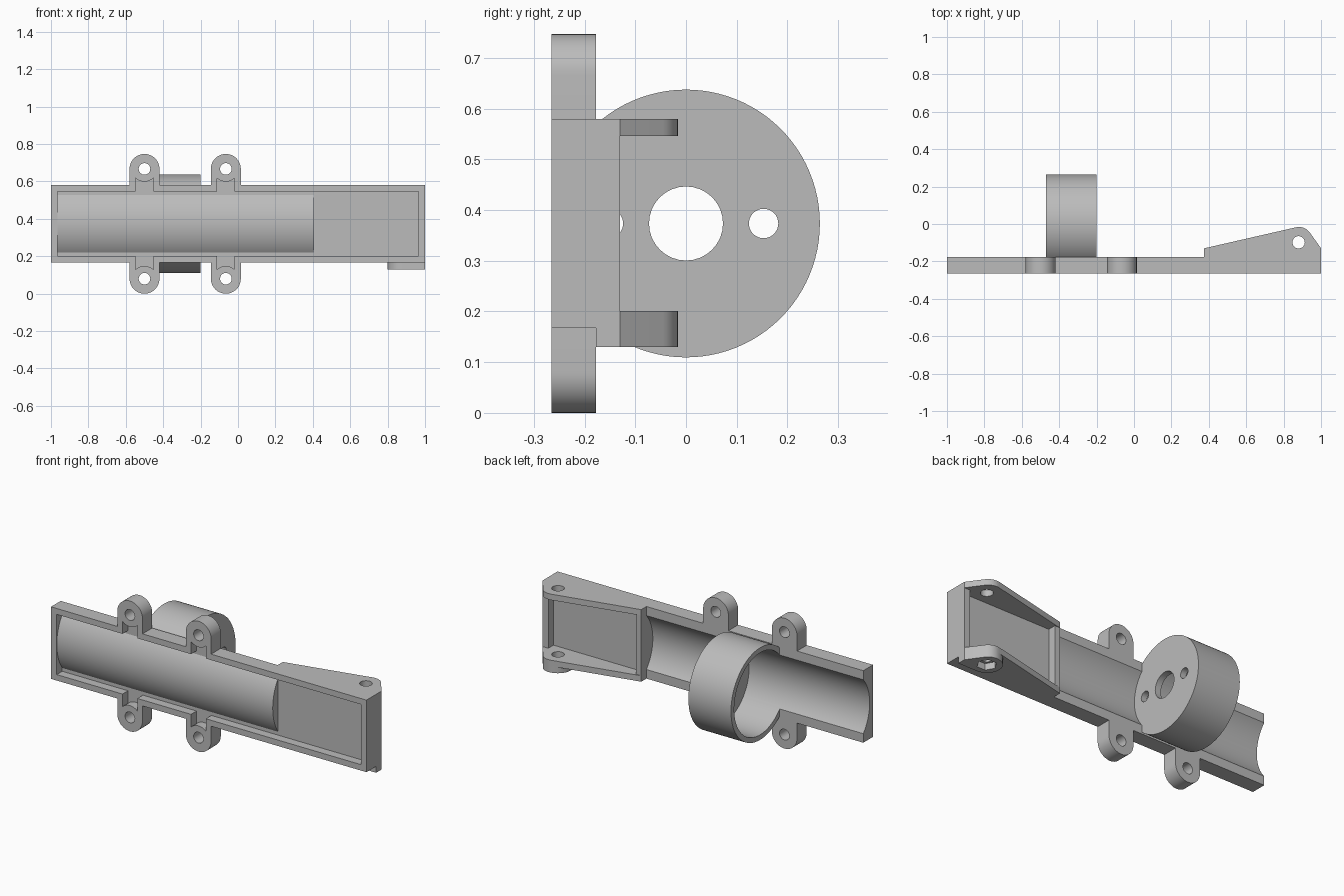
import bpy, bmesh
from math import sin, cos, pi, acos, radians
from mathutils import Vector

if "Cube" in bpy.data.objects:
    bpy.data.objects.remove(bpy.data.objects["Cube"])

ZC = 0.3735                      # height of the long axis
FRONT, BACK, FLOOR = -0.265, -0.177, -0.215
R_OUT, R_IN, WALL = 0.264, 0.235, 0.036
LOW, HIGH = 0.167, 0.58          # main body height range

grey = bpy.data.materials.new("plain grey")
grey.use_nodes = True
grey.diffuse_color = (0.5, 0.5, 0.5, 1)
grey.node_tree.nodes["Principled BSDF"].inputs["Base Color"].default_value = (0.5, 0.5, 0.5, 1)


def prism(name, pts, axis, lo, hi):
    """Extrude a flat outline along one axis."""
    place = {"x": lambda a, b: (lo, a, b),
             "y": lambda a, b: (a, lo, b),
             "z": lambda a, b: (a, b, lo)}[axis]
    bm = bmesh.new()
    face = bm.faces.new([bm.verts.new(place(*p)) for p in pts])
    out = bmesh.ops.extrude_face_region(bm, geom=[face])
    move = Vector([hi - lo if c == axis else 0 for c in "xyz"])
    bmesh.ops.translate(bm, vec=move, verts=[v for v in out["geom"] if isinstance(v, bmesh.types.BMVert)])
    bmesh.ops.recalc_face_normals(bm, faces=bm.faces)
    mesh = bpy.data.meshes.new(name)
    bm.to_mesh(mesh)
    bm.free()
    mesh.materials.append(grey)
    ob = bpy.data.objects.new(name, mesh)
    bpy.context.collection.objects.link(ob)
    return ob


def box(name, x0, x1, y0, y1, z0, z1):
    return prism(name, [(x0, y0), (x1, y0), (x1, y1), (x0, y1)], "z", z0, z1)


def arc(a, b, r, start, end, n):
    return [(a + r * cos(start + (end - start) * i / n),
             b + r * sin(start + (end - start) * i / n)) for i in range(n + 1)]


def disc(name, a, b, r, axis, lo, hi, n=32):
    return prism(name, arc(a, b, r, 0, 2 * pi, n)[:-1], axis, lo, hi)


def combine(ob, other, operation):
    """Apply a boolean and remove the helper."""
    mod = ob.modifiers.new("join", "BOOLEAN")
    mod.operation, mod.object, mod.solver = operation, other, "EXACT"
    with bpy.context.temp_override(object=ob, active_object=ob):
        bpy.ops.object.modifier_apply(modifier=mod.name)
    bpy.data.objects.remove(other)


def add(ob, other):
    combine(ob, other, "UNION")


def cut(ob, other):
    combine(ob, other, "DIFFERENCE")


def flip(z, side):
    """Mirror a height about the long axis for the lower side."""
    return z if side > 0 else 2 * ZC - z


# Main slab with four screw ears
housing = box("housing", -1, 1, FRONT, BACK, LOW, HIGH)
EAR_Z, EAR_R = 0.667, 0.08
ears = [(x, side) for x in (-0.5, -0.065) for side in (1, -1)]
for x, side in ears:
    outline = [(x + EAR_R, 0.56)] + arc(x, EAR_Z, EAR_R, 0, pi, 24) + [(x - EAR_R, 0.56)]
    add(housing, prism("ear", [(a, flip(b, side)) for a, b in outline], "y", FRONT, BACK))

# Front pocket, reaching into each ear up to the boss round its screw hole
cut(housing, box("pocket", -1 + WALL, 1 - WALL, -0.4, FLOOR, LOW + 0.034, HIGH - 0.034))
for x, side in ears:
    slot = [(x - 0.047, 0.53), (x + 0.047, 0.53)] + arc(x, EAR_Z, 0.068, -radians(46), -radians(134), 10)
    cut(housing, prism("slot", [(a, flip(b, side)) for a, b in slot], "y", -0.4, FLOOR))
    cut(housing, disc("screw_hole", x, flip(EAR_Z, side), 0.031, "y", -0.4, 0))

# Half-round trough: bulges into the pocket, hollow from the back
half = acos(0.19 / R_OUT)
add(housing, prism("trough", arc(0, ZC, R_OUT, pi - half, pi + half, 32), "x", -0.98, 0.405))

# Hinge end: side arms, cross bar and end wall
PIN = (0.88, -0.098)
arm = [(0.375, -0.24), (0.375, -0.13), (0.865, -0.018)]
arm += arc(0.883, -0.085, 0.069, radians(95), radians(35), 8) + [(1, -0.13), (1, -0.24)]
for lo, hi in ((HIGH - 0.034, HIGH), (LOW, LOW + 0.034)):
    add(housing, prism("arm", arm, "z", lo, hi))
for name, x0, x1 in (("cross_bar", 0.375, 0.408), ("end_wall", 1 - WALL, 1)):
    add(housing, box(name, x0, x1, -0.2, -0.13, LOW + 0.01, HIGH - 0.01))

# Nut pad under the lower arm
pad = arm[3:-1] + [(1, BACK)] + arc(PIN[0], -0.097, 0.08, 1.5 * pi, 0.5 * pi, 16)[:-1]
add(housing, prism("nut_pad", pad, "z", 0.13, LOW + 0.01))
cut(housing, disc("nut_recess", *PIN, 0.052, "z", 0.1, LOW, 6))
cut(housing, disc("pin_hole", *PIN, 0.033, "z", 0, 1))
cut(housing, disc("channel", 0, ZC, R_IN, "x", -1.2, 0.375, 96))

# Round cup on the back: wall blends into the trough, cap closes one end
wide, narrow = pi - acos(0.19 / R_OUT), pi - acos(0.19 / R_IN)
ring = arc(0, ZC, R_OUT, -wide, wide, 72) + arc(0, ZC, R_IN, narrow, -narrow, 72)
cup_wall = prism("cup_wall", ring, "x", -0.47, -0.2)
cup_cap = disc("cup_cap", 0, ZC, 0.25, "x", -0.2 - WALL, -0.2, 72)
for y, r in ((0, 0.073), (0.153, 0.029), (-0.153, 0.029)):
    cut(cup_cap, disc("cap_hole", y, ZC, r, "x", -0.4, 0))

# Smooth curved faces, keep edges crisp
bpy.ops.object.select_all(action="DESELECT")
for ob in (housing, cup_wall, cup_cap):
    ob.select_set(True)
bpy.context.view_layer.objects.active = housing
bpy.ops.object.shade_smooth_by_angle(angle=radians(30))
